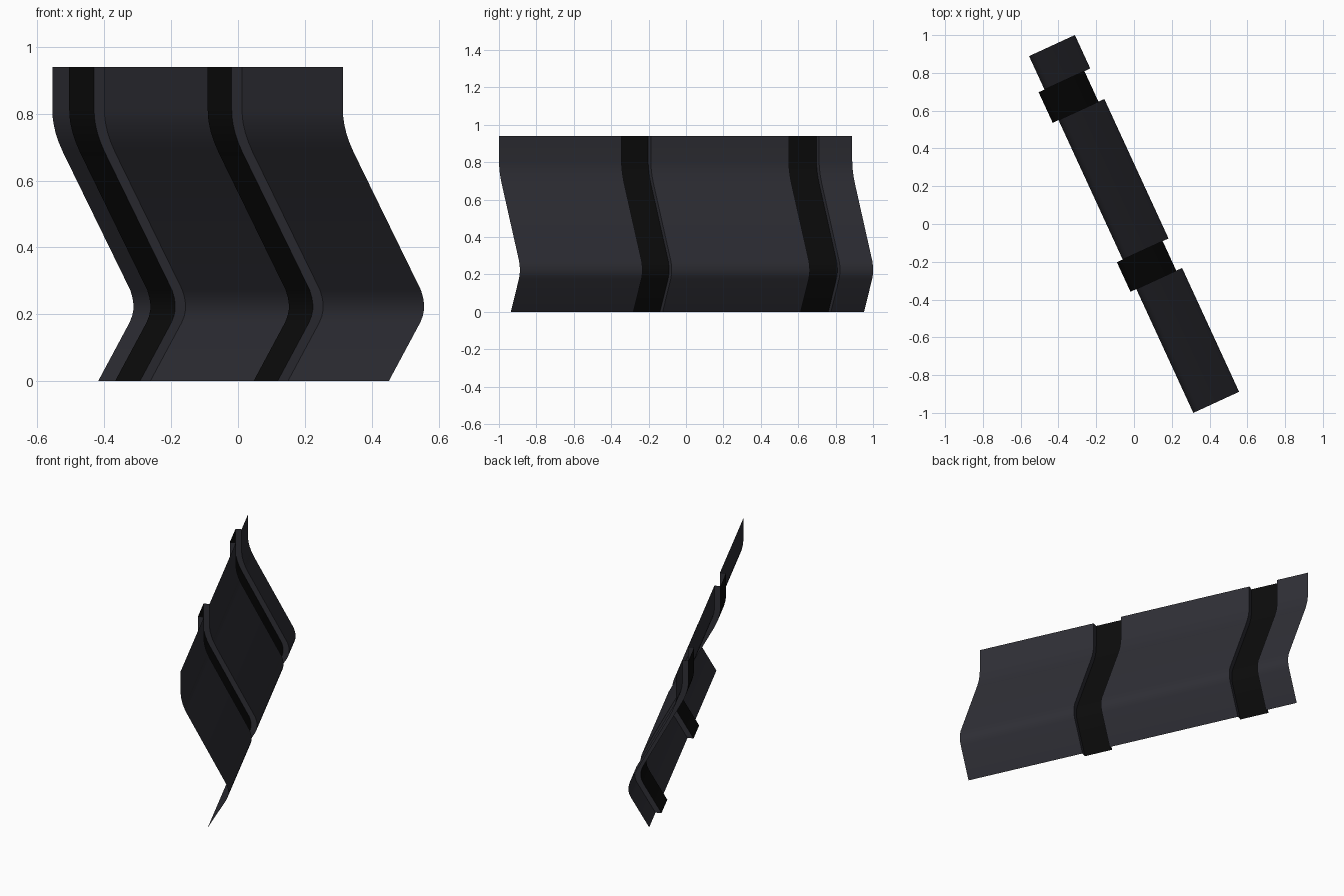
import bpy, bmesh
from mathutils import Vector

if "Cube" in bpy.data.objects:
    bpy.data.objects.remove(bpy.data.objects["Cube"])

U = Vector((-0.418, 0.908, 0))   # along the sheet
V = Vector((0.908, 0.418, 0))    # across the sheet
D = 0.034                        # depth of the pressed-out bands

# bent side profile: (across, height)
PROFILE = [(0.151, 0), (0.255, 0.176), (0.263, 0.195), (0.267, 0.213), (0.267, 0.232),
           (0.264, 0.25), (0.257, 0.272), (0.035, 0.685), (0.021, 0.715), (0.011, 0.742),
           (0.004, 0.77), (0.001, 0.79), (0, 0.81), (0, 0.94)]


def material(name, rgb):
    m = bpy.data.materials.new(name)
    m.diffuse_color = (*rgb, 1)
    m.use_nodes = True
    m.node_tree.nodes["Principled BSDF"].inputs["Base Color"].default_value = m.diffuse_color
    return m


def sweep(name, paths, mat):
    """Sweep the bent profile along each (along, offset) path."""
    bm = bmesh.new()
    for path in paths:
        cols = [[bm.verts.new(U * u + V * (v - 0.133 + s) + Vector((0, 0, z)))
                 for v, z in PROFILE] for u, s in path]
        for a, b in zip(cols, cols[1:]):
            for i in range(len(PROFILE) - 1):
                bm.faces.new((a[i], a[i + 1], b[i + 1], b[i]))
    me = bpy.data.meshes.new(name)
    bm.to_mesh(me)
    bm.free()
    me.materials.append(mat)
    ob = bpy.data.objects.new(name, me)
    bpy.context.collection.objects.link(ob)
    bpy.ops.object.select_all(action='DESELECT')
    ob.select_set(True)
    bpy.context.view_layer.objects.active = ob
    bpy.ops.object.shade_smooth_by_angle(angle=0.6)


grey = material("dark_grey", (0.028, 0.028, 0.036))
black = material("black", (0.0035, 0.0035, 0.0035))

# main sheet with the side walls of the raised bands
sweep("bent_panel", [
    [(-1.04, 0), (-0.318, 0), (-0.318, -D)],
    [(-0.146, -D), (-0.146, 0), (0.667, 0), (0.667, -D)],
    [(0.845, -D), (0.845, 0), (1.04, 0)]], grey)

# raised black bands
sweep("lower_band", [[(-0.318, -D), (-0.146, -D)]], black)
sweep("upper_band", [[(0.667, -D), (0.845, -D)]], black)
